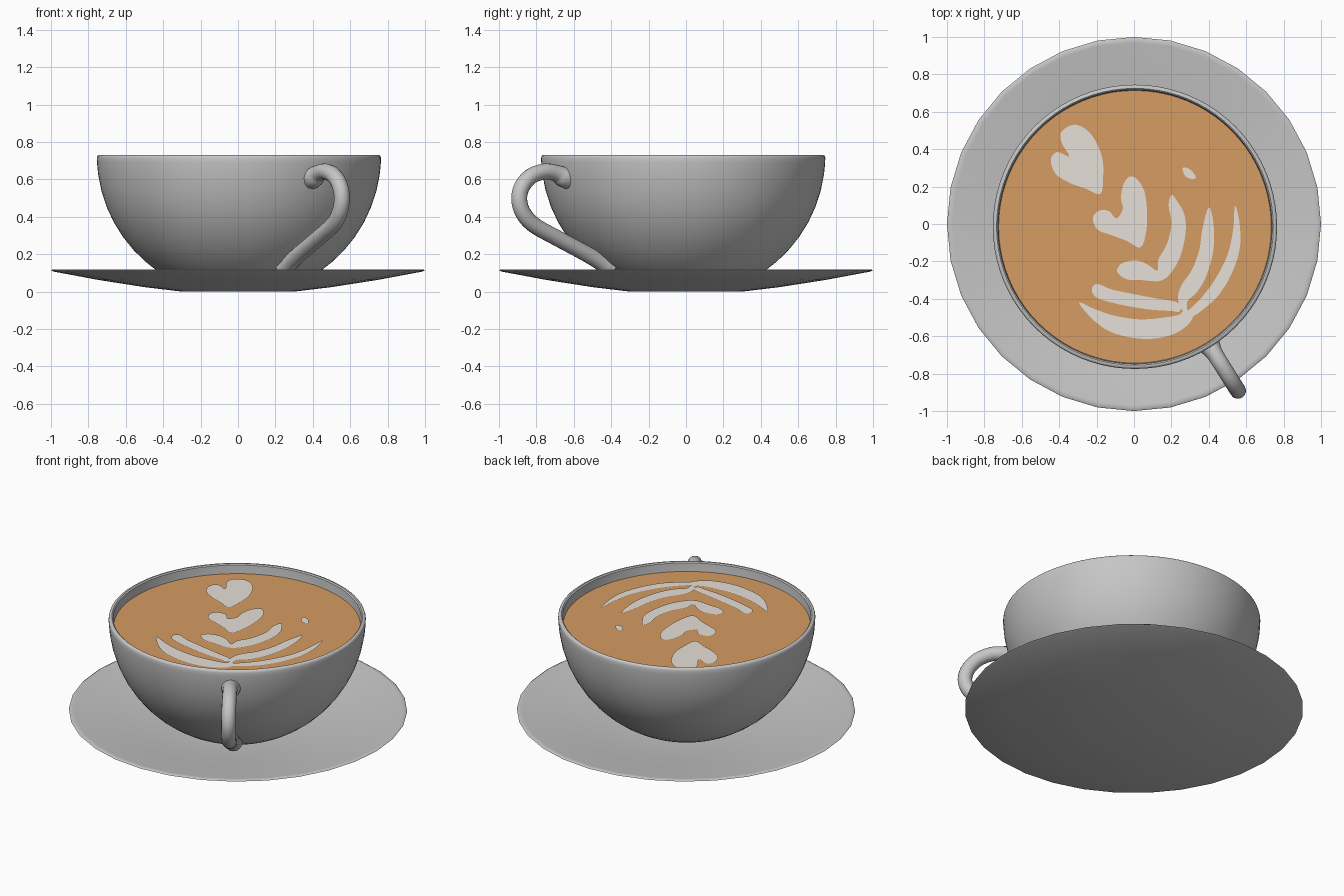
import bpy, bmesh, math
from mathutils import Vector

if "Cube" in bpy.data.objects:
    bpy.data.objects.remove(bpy.data.objects["Cube"])


def material(name, rgb):
    m = bpy.data.materials.new(name)
    m.diffuse_color = (*rgb, 1)
    m.use_nodes = True
    m.node_tree.nodes["Principled BSDF"].inputs["Base Color"].default_value = m.diffuse_color
    return m


CERAMIC = material("grey ceramic", (0.565, 0.565, 0.565))
COFFEE = material("coffee brown", (0.67, 0.333, 0.122))
FOAM = material("milk foam", (0.79, 0.745, 0.68))

CX, CY = 0.005, -0.015   # cup centre
COFFEE_Z = 0.67


def add_object(name, bm, mat, smooth=True):
    bmesh.ops.recalc_face_normals(bm, faces=bm.faces)
    me = bpy.data.meshes.new(name)
    bm.to_mesh(me)
    bm.free()
    ob = bpy.data.objects.new(name, me)
    bpy.context.collection.objects.link(ob)
    me.materials.append(mat)
    if smooth:
        shade(ob)
    return ob


def shade(ob):
    bpy.ops.object.select_all(action='DESELECT')
    ob.select_set(True)
    bpy.context.view_layer.objects.active = ob
    bpy.ops.object.shade_smooth_by_angle(angle=math.radians(40))


def lathe(name, profile, mat, sides, centre=(0, 0)):
    """Spin a (radius, height) profile around a vertical axis."""
    bm = bmesh.new()
    verts = [bm.verts.new((r, 0, z)) for r, z in profile]
    edges = [bm.edges.new(p) for p in zip(verts, verts[1:])]
    bmesh.ops.spin(bm, geom=verts + edges, cent=(0, 0, 0), axis=(0, 0, 1),
                   angle=2 * math.pi, steps=sides, use_merge=True)
    bmesh.ops.remove_doubles(bm, verts=bm.verts, dist=1e-5)
    bmesh.ops.translate(bm, verts=bm.verts, vec=(*centre, 0))
    return add_object(name, bm, mat)


def smooth_path(points, closed, steps=5):
    """Catmull-Rom interpolation through the points."""
    p = [Vector(q) for q in points]
    n = len(p)
    out = []
    for i in range(n if closed else n - 1):
        if closed:
            a, b, c, d = (p[(i + k) % n] for k in (-1, 0, 1, 2))
        else:
            a, b, c, d = (p[min(max(i + k, 0), n - 1)] for k in (-1, 0, 1, 2))
        for s in range(steps):
            t = s / steps
            out.append(0.5 * (2 * b + (c - a) * t + (2 * a - 5 * b + 4 * c - d) * t * t
                              + (3 * b - a - 3 * c + d) * t ** 3))
    if not closed:
        out.append(p[-1])
    return out


def foam(name, outline):
    """Thin flat foam shape lying on the coffee."""
    bm = bmesh.new()
    face = bm.faces.new([bm.verts.new((q.x, q.y, COFFEE_Z + 0.004))
                         for q in smooth_path(outline, True, 4)])
    face.normal_update()
    if face.normal.z < 0:
        face.normal_flip()
    bmesh.ops.triangulate(bm, faces=bm.faces[:], ngon_method='EAR_CLIP')
    me = bpy.data.meshes.new(name)
    bm.to_mesh(me)
    bm.free()
    me.materials.append(FOAM)
    bpy.context.collection.objects.link(bpy.data.objects.new(name, me))


# Saucer
lathe("saucer", [(0, 0), (0.3, 0), (0.5, 0.024), (0.75, 0.063), (0.985, 0.107),
                 (1.0, 0.113), (0.99, 0.119), (0.97, 0.117), (0.75, 0.08),
                 (0.5, 0.045), (0.3, 0.025), (0, 0.025)], CERAMIC, 32)

# Cup bowl: elliptical outside, rounded rim, inner wall
RIM, DEPTH, TOP = 0.76, 0.757, 0.73


def bowl(z, inset=0.0):
    return RIM * math.sqrt(1 - ((TOP - z) / DEPTH) ** 2) - inset


outer = [(bowl(z), z) for z in (0.033, 0.05, 0.075, 0.11, 0.16, 0.22, 0.29, 0.37,
                                0.45, 0.54, 0.63, 0.69, 0.715)]
rim = [(0.757, 0.725), (0.750, 0.73), (0.740, 0.73), (0.733, 0.724)]
inner = [(bowl(z, 0.028), z) for z in (0.70, 0.63, 0.54, 0.45, 0.35, 0.25, 0.17, 0.1)]
lathe("cup", [(0, 0.033)] + outer + rim + inner + [(0, 0.075)], CERAMIC, 80, (CX, CY))

# Coffee surface
bm = bmesh.new()
bmesh.ops.create_circle(bm, cap_ends=True, segments=80, radius=0.731)
bmesh.ops.translate(bm, verts=bm.verts, vec=(CX, CY, COFFEE_Z))
for f in bm.faces:
    f.normal_update()
    if f.normal.z < 0:
        f.normal_flip()
me = bpy.data.meshes.new("coffee")
bm.to_mesh(me)
bm.free()
me.materials.append(COFFEE)
bpy.context.collection.objects.link(bpy.data.objects.new("coffee", me))

# Handle: round tube in a radial plane; (radius from cup axis, height, thickness)
path = [(0.725, 0.605, 1.35), (0.76, 0.615, 1.3), (0.80, 0.632, 1.05), (0.87, 0.642, 1),
        (0.955, 0.62, 1), (1.015, 0.565, 1), (1.035, 0.495, 1), (1.01, 0.42, 1),
        (0.94, 0.355, 1), (0.80, 0.288, 1), (0.65, 0.22, 1), (0.53, 0.163, 1.05),
        (0.46, 0.125, 1.25)]
DX, DY = 0.532, -0.847
pts = smooth_path(path, False, 5)
cu = bpy.data.curves.new("handle", 'CURVE')
cu.dimensions = '3D'
cu.bevel_depth = 0.043
cu.bevel_resolution = 6
cu.use_fill_caps = True
sp = cu.splines.new('POLY')
sp.points.add(len(pts) - 1)
for point, q in zip(sp.points, pts):
    point.co = (CX + DX * q.x, CY + DY * q.x, q.y, 1)
    point.radius = q.z
cu.materials.append(CERAMIC)
handle = bpy.data.objects.new("handle", cu)
bpy.context.collection.objects.link(handle)
bpy.ops.object.select_all(action='DESELECT')
handle.select_set(True)
bpy.context.view_layer.objects.active = handle
bpy.ops.object.convert(target='MESH')
shade(bpy.context.view_layer.objects.active)

# Foam art: two hearts, a split leaf, four long leaves and a drop
foam("foam_heart_far", [(-0.18, 0.16), (-0.165, 0.25), (-0.17, 0.355), (-0.215, 0.46),
     (-0.27, 0.515), (-0.33, 0.53), (-0.39, 0.49), (-0.385, 0.43), (-0.345, 0.36),
     (-0.41, 0.385), (-0.445, 0.345), (-0.42, 0.27), (-0.345, 0.22), (-0.26, 0.19)])
foam("foam_heart_middle", [(0.035, -0.125), (0.065, -0.04), (0.07, 0.07), (0.055, 0.175),
     (0.02, 0.235), (-0.02, 0.255), (-0.055, 0.215), (-0.07, 0.14), (-0.06, 0.08),
     (-0.095, 0.03), (-0.135, 0.07), (-0.19, 0.07), (-0.22, 0.03), (-0.195, -0.03),
     (-0.12, -0.06), (-0.04, -0.09)])
foam("foam_split_leaf", [(0.135, -0.305), (0.19, -0.27), (0.245, -0.18), (0.275, -0.055),
     (0.27, 0.05), (0.225, 0.13), (0.2, 0.155), (0.185, 0.10), (0.2, 0.0),
     (0.175, -0.11), (0.13, -0.19), (0.125, -0.25), (0.07, -0.215), (0.01, -0.195),
     (-0.065, -0.21), (-0.09, -0.255), (-0.04, -0.295), (0.04, -0.30)])
foam("foam_leaf_left_inner", [(-0.225, -0.345), (-0.195, -0.32), (-0.12, -0.35),
     (0.0, -0.375), (0.13, -0.40), (0.22, -0.415), (0.25, -0.44), (0.24, -0.47),
     (0.2, -0.465), (0.11, -0.46), (0.0, -0.445), (-0.12, -0.42), (-0.205, -0.39)])
foam("foam_leaf_left_outer", [(-0.295, -0.42), (-0.21, -0.455), (-0.105, -0.49),
     (0.03, -0.51), (0.16, -0.50), (0.24, -0.485), (0.27, -0.46), (0.31, -0.48),
     (0.31, -0.51), (0.27, -0.555), (0.19, -0.597), (0.055, -0.615), (-0.105, -0.585),
     (-0.21, -0.52)])
foam("foam_leaf_right_inner", [(0.4, 0.09), (0.425, 0.0), (0.425, -0.135), (0.39, -0.27),
     (0.34, -0.36), (0.285, -0.415), (0.285, -0.475), (0.25, -0.45), (0.235, -0.39),
     (0.255, -0.325), (0.31, -0.245), (0.35, -0.135), (0.365, -0.03)])
foam("foam_leaf_right_outer", [(0.54, 0.10), (0.565, 0.0), (0.565, -0.135), (0.52, -0.27),
     (0.455, -0.377), (0.385, -0.445), (0.31, -0.495), (0.275, -0.475), (0.31, -0.445),
     (0.375, -0.377), (0.44, -0.285), (0.50, -0.165), (0.53, -0.03)])
foam("foam_drop", [(0.26, 0.30), (0.295, 0.295), (0.33, 0.255), (0.315, 0.24),
                   (0.275, 0.255)])
